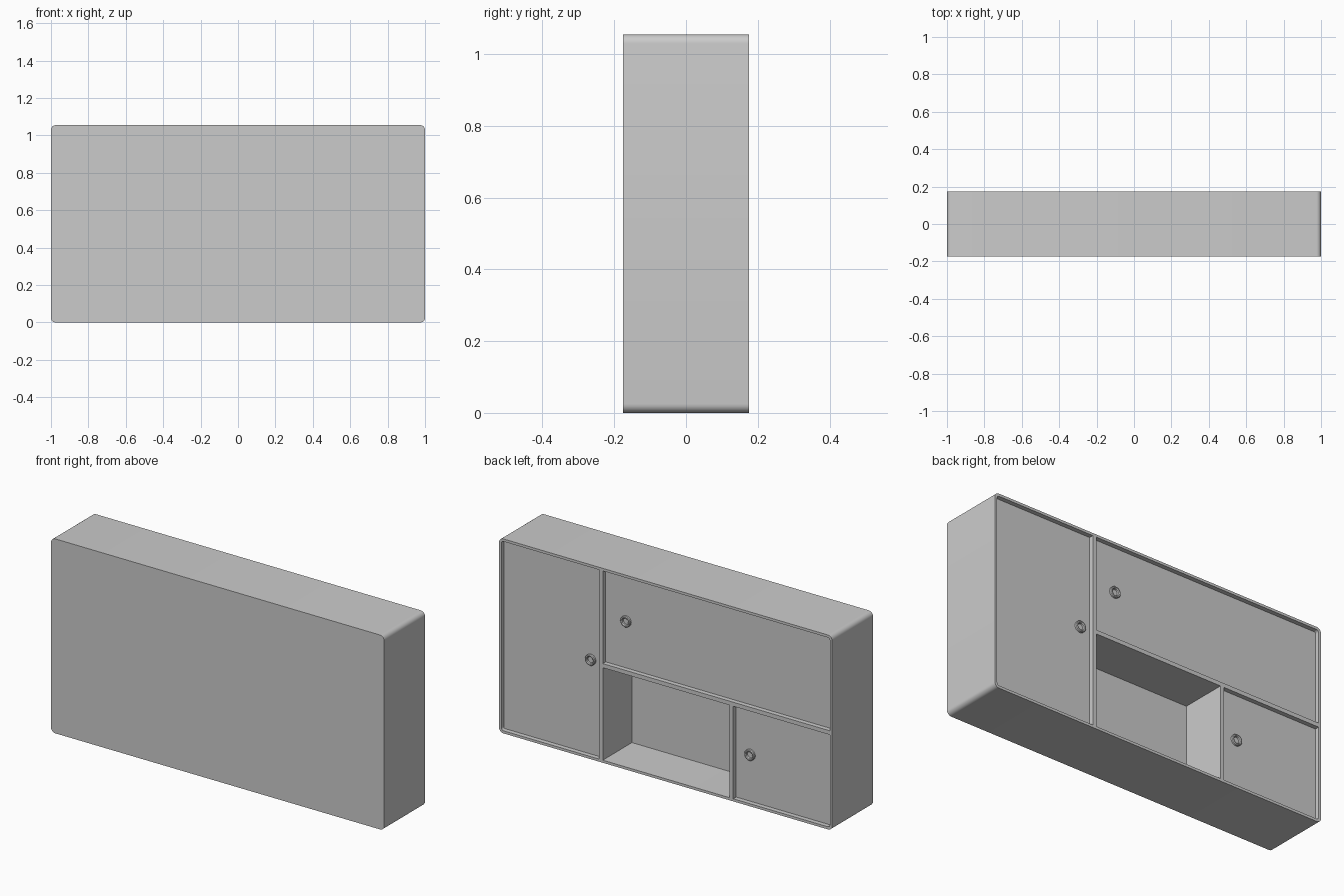
import bpy, bmesh, math

if "Cube" in bpy.data.objects:
    bpy.data.objects.remove(bpy.data.objects["Cube"])

W, D, H = 1.0, 0.175, 1.055      # half width, half depth, height
T = 0.014                        # shell thickness
DOOR_Y = D - 0.02                # recessed door face


def finish(bm, name, smooth=True):
    bmesh.ops.recalc_face_normals(bm, faces=bm.faces)
    me = bpy.data.meshes.new(name)
    bm.to_mesh(me)
    bm.free()
    ob = bpy.data.objects.new(name, me)
    bpy.context.collection.objects.link(ob)
    if smooth:
        bpy.ops.object.select_all(action='DESELECT')
        ob.select_set(True)
        bpy.context.view_layer.objects.active = ob
        bpy.ops.object.shade_smooth_by_angle(angle=math.radians(35))
    return ob


def box(name, x0, x1, y0, y1, z0, z1):
    bm = bmesh.new()
    bmesh.ops.create_cube(bm, size=1)
    for v in bm.verts:
        v.co = ((x0 + x1) / 2 + v.co.x * (x1 - x0),
                (y0 + y1) / 2 + v.co.y * (y1 - y0),
                (z0 + z1) / 2 + v.co.z * (z1 - z0))
    return finish(bm, name, False)


def rounded_loop(bm, inset, radius, y, steps=6):
    verts = []
    x, lo, hi = W - inset - radius, inset + radius, H - inset - radius
    for k, (cx, cz) in enumerate([(x, hi), (-x, hi), (-x, lo), (x, lo)]):
        for i in range(steps + 1):
            a = math.pi / 2 * (k + i / steps)
            verts.append(bm.verts.new((cx + radius * math.cos(a), y, cz + radius * math.sin(a))))
    return verts


def bridge(bm, a, b):
    n = len(a)
    for i in range(n):
        bm.faces.new((a[i], a[(i + 1) % n], b[(i + 1) % n], b[i]))


# Outer shell: rounded box, open towards +y
bm = bmesh.new()
loops = [rounded_loop(bm, 0, 0.025, -D), rounded_loop(bm, 0, 0.025, D),
         rounded_loop(bm, T, 0.014, D), rounded_loop(bm, T, 0.014, -D + T)]
for a, b in zip(loops, loops[1:]):
    bridge(bm, a, b)
bm.faces.new(loops[0])
bm.faces.new(loops[-1])
finish(bm, "cabinet_shell")

# Dividers and shelf
XA0, XA1 = 0.377, 0.399
XB0, XB1 = -0.406, -0.384
Z0, Z1 = 0.516, 0.538
inner = -D + T
box("tall_divider", XA0, XA1, inner, D, T, H - T)
box("middle_shelf", -W + T, XA0, inner, D, Z0, Z1)
box("short_divider", XB0, XB1, inner, D, T, Z0)
box("niche_back", XB1, XA0, -0.09, -0.075, T, Z0)

# Doors with ring pulls: x range, z range, pull position
doors = {
    "tall_door": (XA1, W - T, T, H - T, 0.462, 0.53),
    "wide_door": (-W + T, XA0, Z1, H - T, 0.25, 0.795),
    "small_door": (-W + T, XB0, T, Z0, -0.495, 0.27),
}
GAP = 0.003
for name, (x0, x1, z0, z1, hx, hz) in doors.items():
    box(name, x0 + GAP, x1 - GAP, DOOR_Y - 0.02, DOOR_Y, z0 + GAP, z1 - GAP)
    # Ring pull: lathed profile of (radius, height above door)
    profile = [(0.030, -0.002), (0.030, 0.009), (0.027, 0.013), (0.022, 0.013),
               (0.018, 0.009), (0.017, 0.002), (0.017, -0.002)]
    bm = bmesh.new()
    N = 32
    rings = [[bm.verts.new((hx + r * math.cos(2 * math.pi * i / N), DOOR_Y + h,
                            hz + r * math.sin(2 * math.pi * i / N))) for i in range(N)]
             for r, h in profile]
    for a, b in zip(rings, rings[1:] + rings[:1]):
        bridge(bm, a, b)
    finish(bm, name + "_ring_pull")
